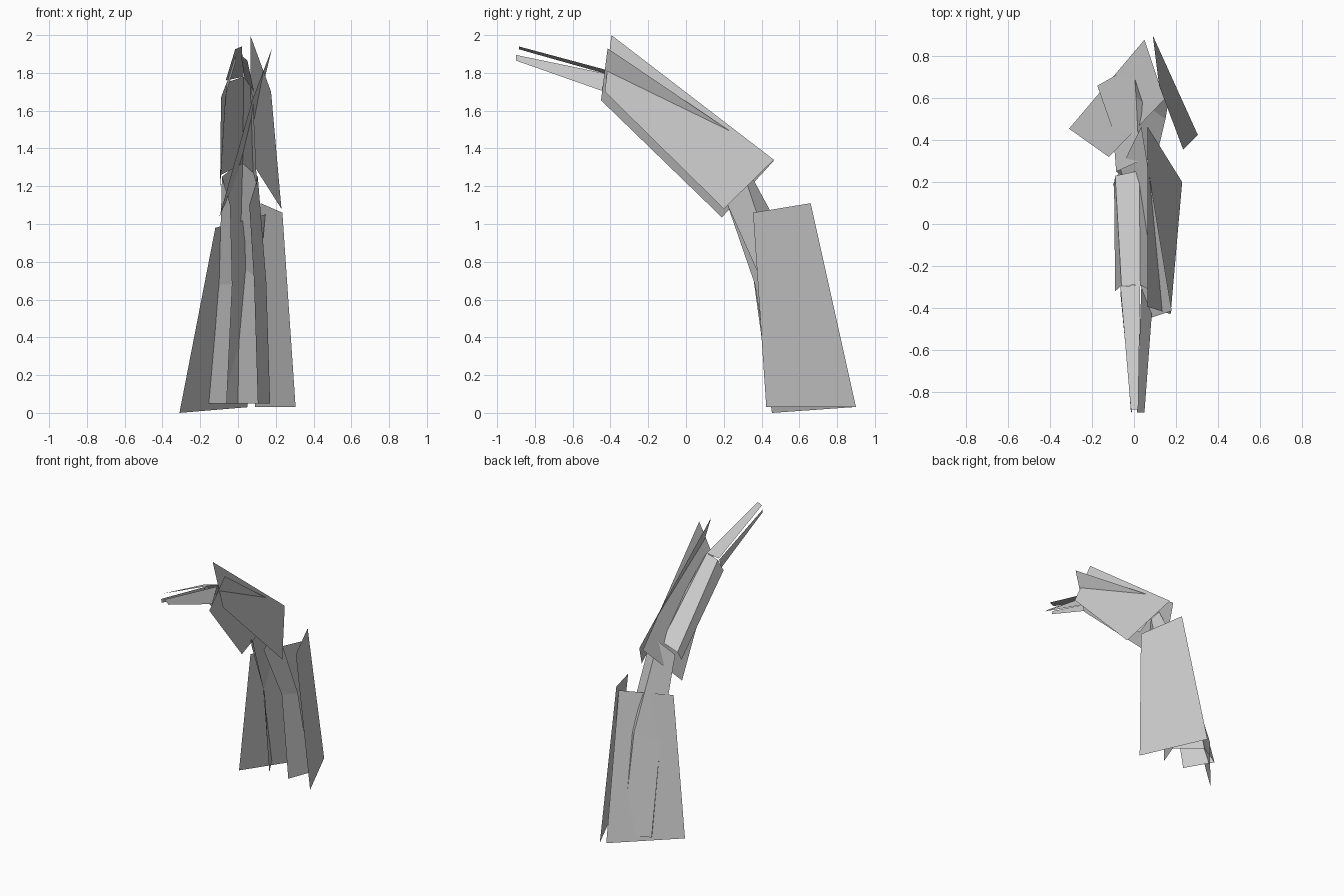
import bpy


def mesh_object(name, verts, faces):
    me = bpy.data.meshes.new(name)
    me.from_pydata(verts, [], faces)
    me.update()
    ob = bpy.data.objects.new(name, me)
    bpy.context.collection.objects.link(ob)
    return ob


def plate(name, *corners):
    """One flat four-cornered sheet."""
    return mesh_object(name, corners, [(0, 1, 2, 3)])


def channel(name, low, high):
    """Open-fronted folded channel between two five-point rings."""
    n = len(low)
    faces = [(i, i + 1, n + i + 1, n + i) for i in range(n - 1)]
    return mesh_object(name, low + high, faces)


# Inner limb: rings run front left, rear left, ridge, rear right, front right
base = [(-.06, .46, .05), (-.175, .66, .05), (0, .76, .05), (.17, .62, .05), (.105, .45, .05)]
knee = [(-.03, .365, .68), (-.1, .445, .68), (.01, .605, .775), (.15, .5, .69), (.085, .40, .70)]
neck = [(-.04, .22, 1.10), (-.085, .25, 1.25), (.025, .30, 1.34), (.105, .31, 1.25), (.06, .22, 1.10)]
shoulder = [(-.095, .19, 1.19), (-.09, .23, 1.26), (.025, .255, 1.32), (.08, .25, 1.27), (.10, .18, 1.2)]
wrist = [(-.09, -.32, 1.67), (-.06, -.295, 1.75), (.03, -.29, 1.78), (.065, -.31, 1.74), (.08, -.33, 1.66)]

channel("lower_limb", base, knee)
channel("middle_limb", knee, neck)
channel("upper_limb", shoulder, wrist)

# Tapering tip: top, right and left strips
plate("tip_top", (-.065, -.3, 1.76), (.03, -.29, 1.78), (.02, -.885, 1.94), (-.015, -.885, 1.925))
plate("tip_right", (.035, -.3, 1.77), (.085, -.43, 1.70), (.05, -.9, 1.865), (.015, -.9, 1.895))
plate("tip_left", (-.06, -.31, 1.745), (-.065, -.33, 1.68), (-.01, -.9, 1.865), (-.015, -.895, 1.89))

# Outer guards on the lower limb
plate("lower_guard_right", (.235, .355, 1.06), (.12, .66, 1.11), (.09, .90, .03), (.305, .425, .03))
plate("lower_guard_left", (-.31, .455, 0), (.05, .88, .03), (.145, .595, 1.05), (-.12, .32, .98))

# Outer guards on the upper limb
plate("upper_guard_right", (.065, .465, 1.34), (.23, .20, 1.08), (.175, -.43, 1.70), (.065, -.395, 2.0))
plate("upper_guard_left", (-.1, .19, 1.035), (.075, -.45, 1.655), (.18, -.415, 1.93), (.035, .465, 1.335))
